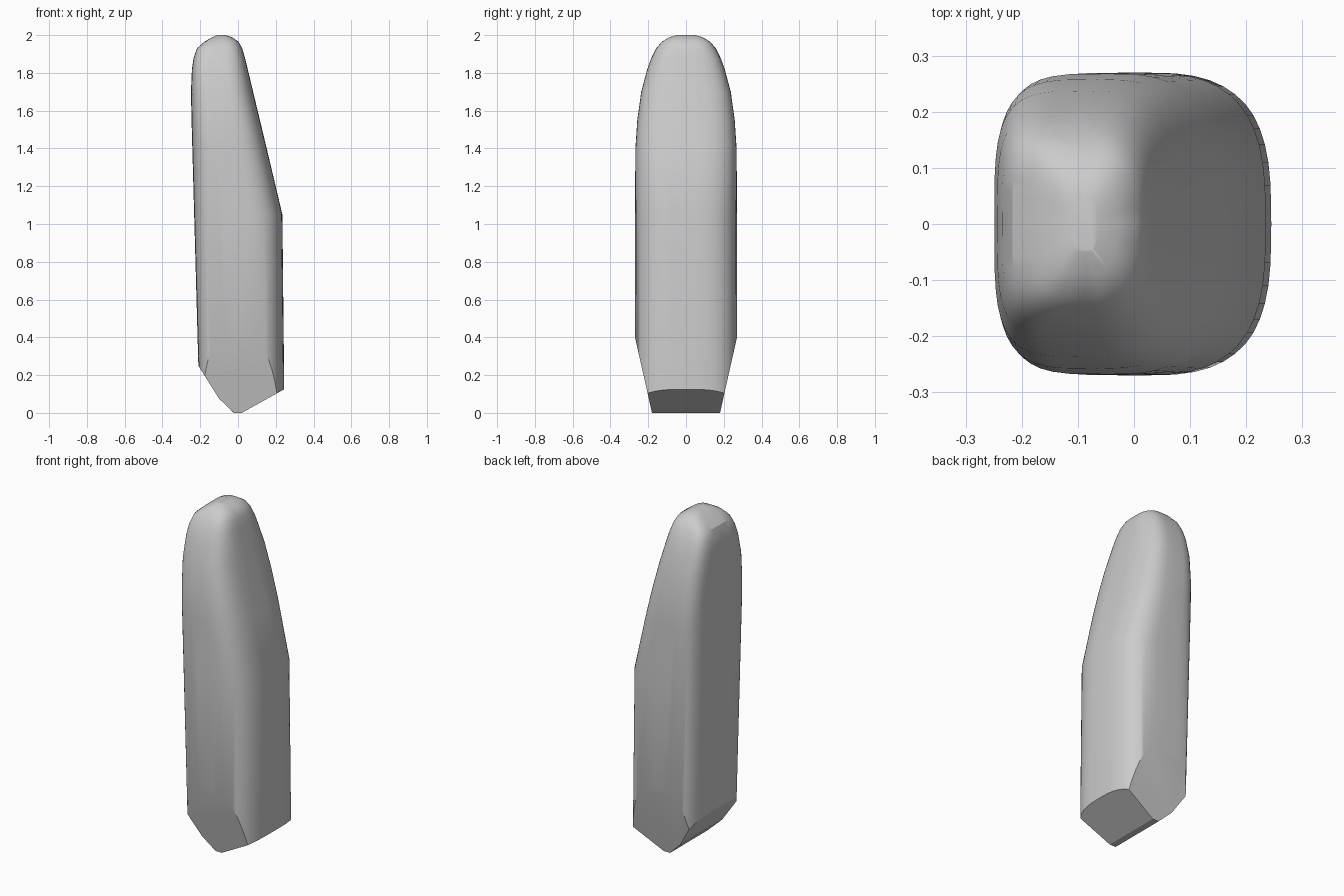
import bpy, bmesh, math
from mathutils import Vector

cube = bpy.data.objects.get("Cube")
if cube:
    bpy.data.objects.remove(cube, do_unlink=True)

# Plain grey surface
grey = bpy.data.materials.new("light grey")
grey.use_nodes = True
colour = (0.6, 0.6, 0.6, 1)
grey.diffuse_color = colour
bsdf = next(n for n in grey.node_tree.nodes if n.type == 'BSDF_PRINCIPLED')
bsdf.inputs["Base Color"].default_value = colour

# Sections up the body: height, left x, right x, half depth
SECTIONS = [
    (0, -.203, .246, .27),
    (1.05, -.23, .235, .27),
    (1.4, -.241, .152, .268),
    (1.55, -.246, .116, .258),
    (1.7, -.249, .08, .237),
    (1.82, -.244, .051, .205),
    (1.88, -.235, .037, .183),
    (1.93, -.217, .022, .158),
    (1.965, -.178, .003, .128),
    (1.988, -.138, -.03, .09),
    (2, -.112, -.065, .05),
]
STEPS = 48


def add_ring(bm, z, left, right, depth):
    """Rounded-square ring, squarer on its -x side."""
    mid, half = (left + right) / 2, (right - left) / 2
    for i in range(STEPS):
        a = 2 * math.pi * i / STEPS
        c, s = math.cos(a), math.sin(a)
        power = 2 / (4 if c < 0 else 3)
        x = mid + half * math.copysign(abs(c) ** power, c)
        y = depth * math.copysign(abs(s) ** power, s)
        bm.verts.new((x, y, z))


def cut(bm, point, normal):
    """Slice away everything beyond a plane and close the opening."""
    geom = bm.verts[:] + bm.edges[:] + bm.faces[:]
    bmesh.ops.bisect_plane(bm, geom=geom, dist=1e-5, plane_co=point,
                           plane_no=Vector(normal).normalized(), clear_outer=True)
    rim = [e for e in bm.edges if e.is_boundary]
    bmesh.ops.holes_fill(bm, edges=rim, sides=0)


# Tapered, domed body as one convex skin
bm = bmesh.new()
for section in SECTIONS:
    add_ring(bm, *section)
hull = bmesh.ops.convex_hull(bm, input=bm.verts[:])
loose = {g for g in hull["geom_interior"] + hull["geom_unused"]
         if isinstance(g, bmesh.types.BMVert)}
bmesh.ops.delete(bm, geom=list(loose), context='VERTS')

# Chisel cuts under the foot, each given by two points in x and z
for (x1, z1), (x2, z2) in [((-.21, .25), (-.1, .075)),
                           ((-.1, .075), (-.03, .008)),
                           ((.025, .003), (.245, .125))]:
    cut(bm, (x1, 0, z1), (z2 - z1, 0, x1 - x2))

# Matching tapers on the front and back of the foot
for side in (-1, 1):
    cut(bm, (0, side * .18, 0), (0, side * .4, -.09))

bmesh.ops.remove_doubles(bm, verts=bm.verts[:], dist=.0005)
bmesh.ops.recalc_face_normals(bm, faces=bm.faces[:])
mesh = bpy.data.meshes.new("stone_body")
bm.to_mesh(mesh)
bm.free()
mesh.materials.append(grey)
body = bpy.data.objects.new("stone_body", mesh)
bpy.context.scene.collection.objects.link(body)

# Smooth shading with the strong edges kept
bpy.ops.object.select_all(action='DESELECT')
body.select_set(True)
bpy.context.view_layer.objects.active = body
bpy.ops.object.shade_smooth_by_angle(angle=math.radians(28))
weighted = body.modifiers.new("even_shading", 'WEIGHTED_NORMAL')
weighted.keep_sharp = True
